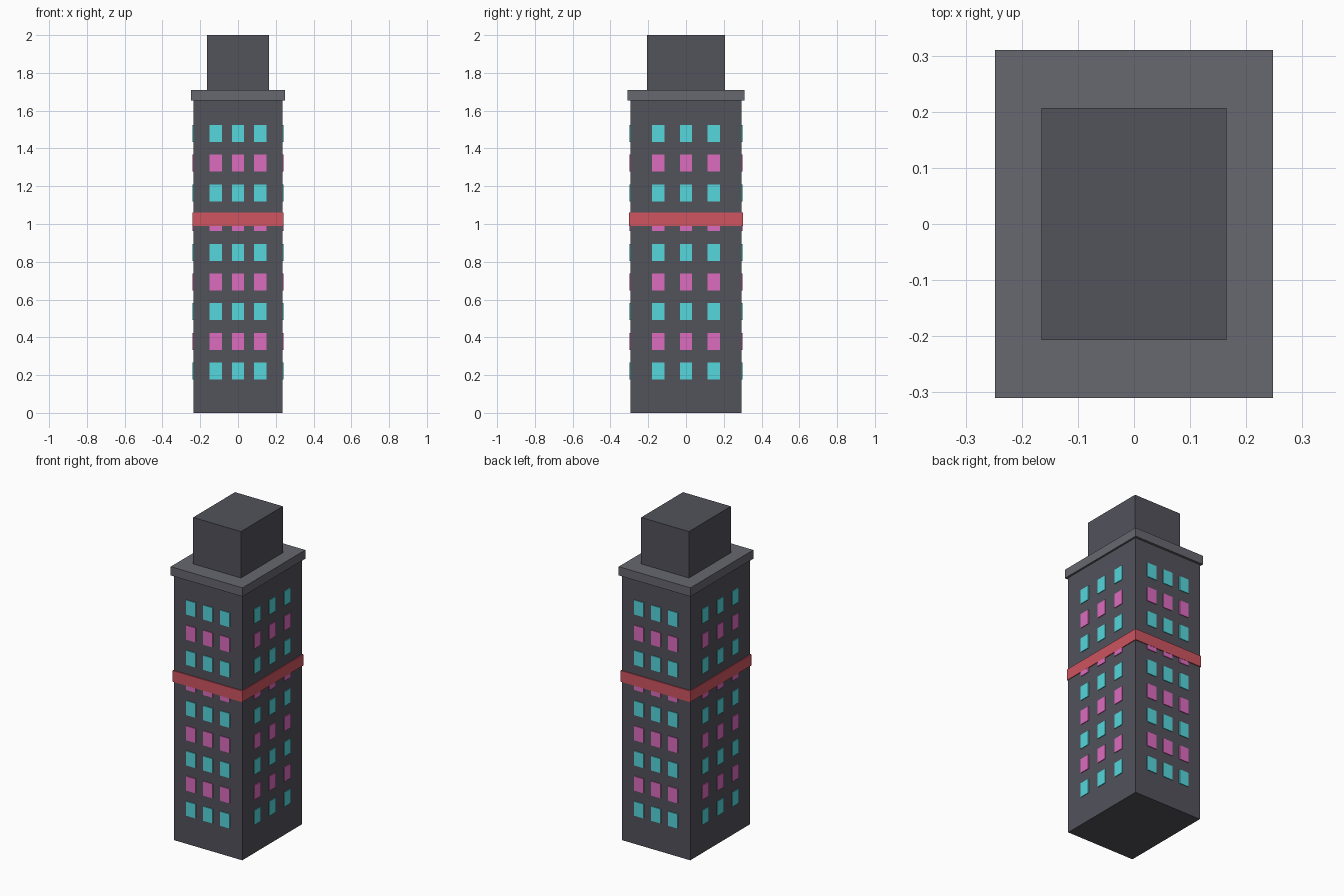
import bpy, bmesh
from mathutils import Matrix

if "Cube" in bpy.data.objects:
    bpy.data.objects.remove(bpy.data.objects["Cube"])

HX, HY = 0.236, 0.295      # tower half width and half depth
OUT = 0.0046               # how far windows stand out from the walls


def material(name, rgb):
    m = bpy.data.materials.new(name)
    m.diffuse_color = (*rgb, 1)
    m.use_nodes = True
    m.node_tree.nodes["Principled BSDF"].inputs["Base Color"].default_value = m.diffuse_color
    return m


def boxes(name, items, mat):
    """One object from a list of (centre, size) boxes."""
    bm = bmesh.new()
    for c, s in items:
        bmesh.ops.create_cube(bm, size=1, matrix=Matrix.Translation(c) @ Matrix.Diagonal((*s, 1)))
    me = bpy.data.meshes.new(name)
    bm.to_mesh(me)
    bm.free()
    me.materials.append(mat)
    ob = bpy.data.objects.new(name, me)
    bpy.context.collection.objects.link(ob)
    return ob


def slab(name, scale, z0, z1, mat):
    """Block with the tower footprint times scale."""
    boxes(name, [((0, 0, (z0 + z1) / 2), (2 * HX * scale, 2 * HY * scale, z1 - z0))], mat)


wall = material("wall_grey", (0.085, 0.085, 0.105))
trim = material("trim_grey", (0.135, 0.135, 0.16))
red = material("band_red", (0.62, 0.09, 0.12))
cyan = material("window_cyan", (0.09, 0.68, 0.72))
pink = material("window_pink", (0.72, 0.15, 0.52))

# Tower, accent band, roof ledge and rooftop block
slab("tower", 1.0, 0, 1.655, wall)
slab("accent_band", 1.02, 0.99, 1.06, red)
slab("roof_ledge", 1.05, 1.655, 1.71, trim)
slab("rooftop_block", 0.7, 1.71, 2.0, wall)

# Window rows, three per wall on all four walls, alternating colours
W, H = 0.066, 0.09
for row in range(9):
    z = 0.222 + row * 0.1571
    items = []
    for side in (-1, 1):
        for k in (-0.5, 0, 0.5):
            items.append(((k * HX, side * HY, z), (W, 2 * OUT, H)))
            items.append(((side * HX, k * HY, z), (2 * OUT, W, H)))
    boxes(f"window_row_{row + 1}", items, pink if row % 2 else cyan)
